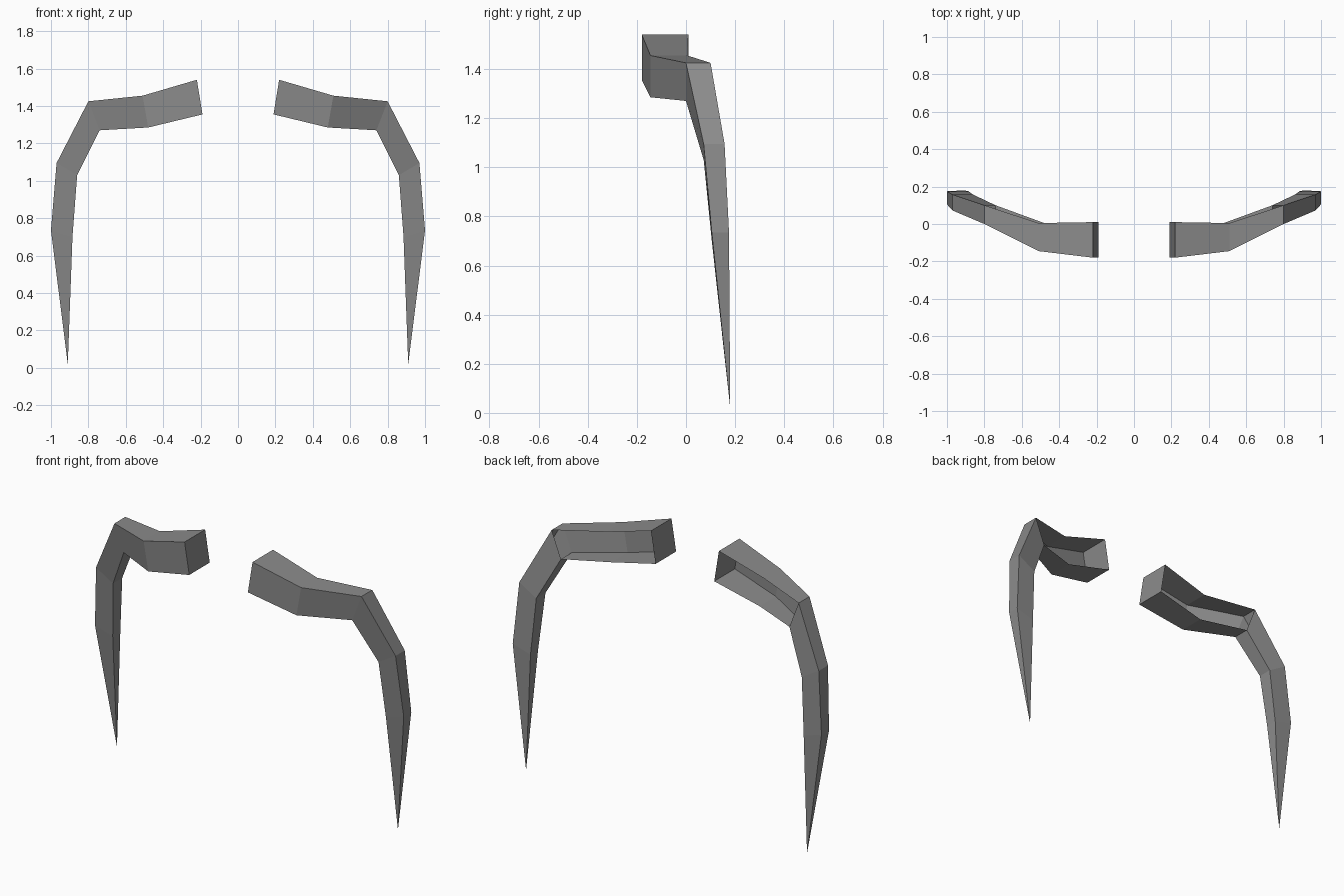
import bpy

cube = bpy.data.objects.get("Cube")
if cube:
    bpy.data.objects.remove(cube, do_unlink=True)

# Single flat grey
grey = bpy.data.materials.new("mid_grey")
grey.use_nodes = True
colour = (0.26, 0.26, 0.26, 1)
grey.diffuse_color = colour
grey.node_tree.nodes["Principled BSDF"].inputs["Base Color"].default_value = colour

# Rings from shoulder to knee to shin: upper (x, z), lower (x, z), front y, back y
RINGS = [
    ((0.22, 1.54), (0.19, 1.355), -0.18, 0.01),
    ((0.51, 1.455), (0.48, 1.285), -0.145, 0.005),
    ((0.80, 1.425), (0.74, 1.27), 0.0, 0.10),
    ((0.97, 1.095), (0.86, 1.03), 0.072, 0.157),
    ((1.00, 0.735), (0.885, 0.70), 0.105, 0.175),
]
TIP = (0.91, 0.18, 0.02)
KNEE = 2


def build_leg(name, side):
    """Square-section leg: the upper arm is open at the back, the shin is closed."""
    verts = []
    for (ux, uz), (lx, lz), front, back in RINGS:
        verts += [(side * ux, front, uz), (side * ux, back, uz),
                  (side * lx, back, lz), (side * lx, front, lz)]
    tip = len(verts)
    verts.append((side * TIP[0], TIP[1], TIP[2]))

    faces = [(0, 1, 2, 3)]  # inner end cap
    for ring in range(len(RINGS) - 1):
        for k in range(4):
            if k == 1 and ring < KNEE:
                continue  # open back of the upper arm
            a, b = ring * 4 + k, ring * 4 + (k + 1) % 4
            faces.append((a, a + 4, b + 4, b))
    last = tip - 4
    for k in range(4):
        faces.append((last + k, tip, last + (k + 1) % 4))
    if side < 0:
        faces = [f[::-1] for f in faces]

    mesh = bpy.data.meshes.new(name)
    mesh.from_pydata(verts, [], faces)
    mesh.materials.append(grey)
    mesh.update()
    leg = bpy.data.objects.new(name, mesh)
    bpy.context.collection.objects.link(leg)


for name, side in (("left_leg", 1), ("right_leg", -1)):
    build_leg(name, side)
